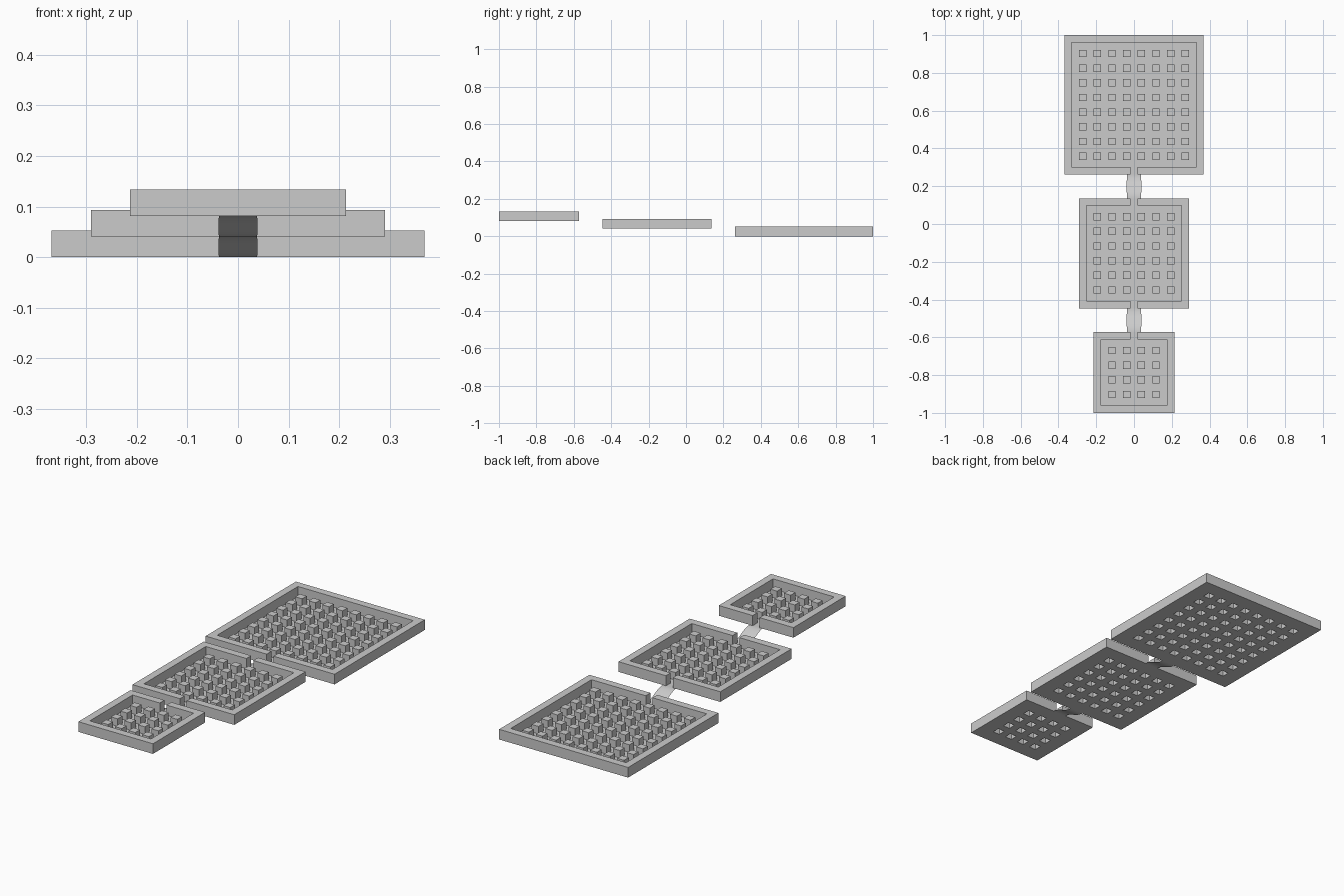
import bpy, bmesh, math

if "Cube" in bpy.data.objects:
    bpy.data.objects.remove(bpy.data.objects["Cube"])

CELL = 2 / 51.5          # grid pitch shared by walls, pegs and notches
GAP = 3.25 * CELL        # distance between trays
STEP = 0.0405            # rise from one tray to the next
WALL_H = 0.0525
PEG_H = 0.039

grey = bpy.data.materials.new("plain grey")
grey.diffuse_color = (0.6, 0.6, 0.6, 1)
grey.use_nodes = True
grey.node_tree.nodes["Principled BSDF"].inputs["Base Color"].default_value = grey.diffuse_color


def finish(bm, name):
    bmesh.ops.remove_doubles(bm, verts=bm.verts, dist=1e-5)
    mesh = bpy.data.meshes.new(name)
    bm.to_mesh(mesh)
    bm.free()
    mesh.materials.append(grey)
    obj = bpy.data.objects.new(name, mesh)
    bpy.context.collection.objects.link(obj)
    return obj


def tray(name, n, y0, z0, notch_rows):
    """Square tray of n x n cells: rim wall, thin floor, hollow square pegs."""
    bm = bmesh.new()

    def is_wall(i, j):
        edge = i in (0, n - 1) or j in (0, n - 1)
        return edge and not (i == n // 2 and j in notch_rows)

    def height(i, j):
        if not (0 <= i < n and 0 <= j < n):
            return 0
        if is_wall(i, j):
            return WALL_H
        inside = 0 < i < n - 1 and 0 < j < n - 1
        return PEG_H if inside and i % 2 == 0 and j % 2 == 0 else 0

    def face(points):
        bm.faces.new([bm.verts.new(((a - n / 2) * CELL, y0 + b * CELL, z0 + h))
                      for a, b, h in points])

    for i in range(n):
        for j in range(n):
            h = height(i, j)
            ring = [(i, j), (i + 1, j), (i + 1, j + 1), (i, j + 1)]
            # floor, peg top or rim top
            face([(a, b, h) for a, b in ring])
            # closed underside of the rim
            if is_wall(i, j):
                face([(a, b, 0) for a, b in reversed(ring)])
            # upright sides wherever the neighbouring cell is lower
            for k, (di, dj) in enumerate([(0, -1), (1, 0), (0, 1), (-1, 0)]):
                low = height(i + di, j + dj)
                if low < h:
                    p, q = ring[k], ring[(k + 1) % 4]
                    face([(*p, low), (*q, low), (*q, h), (*p, h)])
    return finish(bm, name)


def ramp(name, y0, z0, segments=16):
    """Thin S-shaped chute dropping from the higher tray (front) to the lower one."""
    bm = bmesh.new()
    rows = []
    for k in range(segments + 1):
        t = k / segments
        w = 0.037 + 0.002 * math.sin(math.pi * t)
        z = z0 + STEP * (0.5 + 0.5 * math.cos(math.pi * t))
        rows.append([bm.verts.new((s * w, y0 + GAP * t, z)) for s in (-1, 1)])
    for a, b in zip(rows, rows[1:]):
        f = bm.faces.new((a[0], a[1], b[1], b[0]))
        f.smooth = True
    return finish(bm, name)


# Trays from the front (small, highest) to the back (large, lowest)
y = -1.0
for index, (name, n) in enumerate([("small_tray", 11), ("medium_tray", 15), ("large_tray", 19)]):
    z = (2 - index) * STEP
    notches = [[n - 1], [0, n - 1], [0]][index]
    tray(name, n, y, z, notches)
    y += n * CELL
    if index < 2:
        ramp(["upper_chute", "lower_chute"][index], y, z - STEP)
        y += GAP
